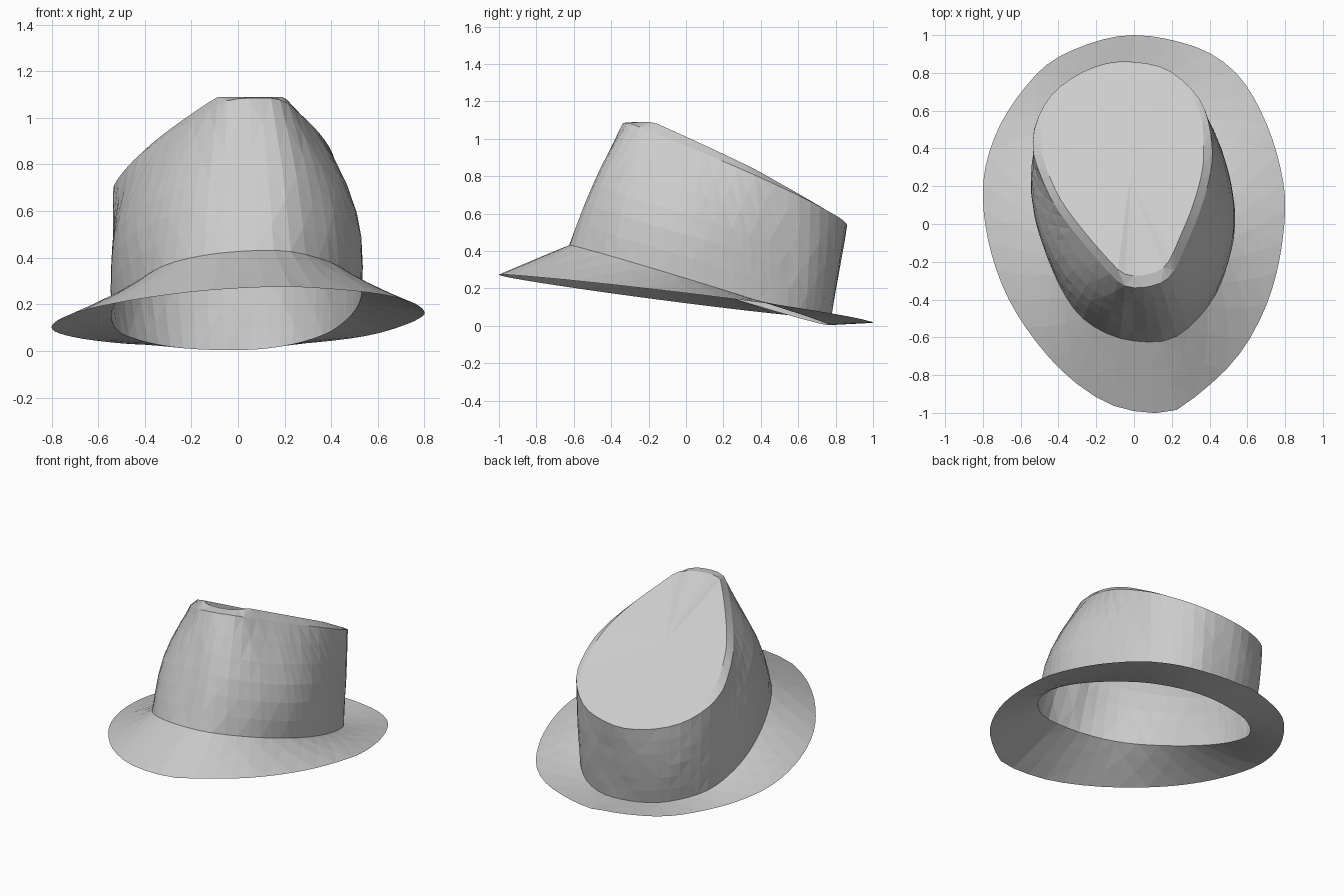
import bpy, bmesh, math, random
from mathutils import Vector

random.seed(4)
cube = bpy.data.objects.get("Cube")
if cube:
    bpy.data.objects.remove(cube)

N = 64
CENTRE = Vector((0.0, 0.15))

felt = bpy.data.materials.new("grey felt")
felt.use_nodes = True
felt.diffuse_color = (0.6, 0.6, 0.6, 1)
felt.node_tree.nodes["Principled BSDF"].inputs["Base Color"].default_value = (0.6, 0.6, 0.6, 1)

# Plan outlines, each anticlockwise
RIM = [(0.8, 0.05), (0.77, 0.32), (0.68, 0.58), (0.54, 0.8), (0.32, 0.94), (-0.04, 1),
       (-0.39, 0.89), (-0.58, 0.72), (-0.73, 0.48), (-0.8, 0.2), (-0.76, -0.14),
       (-0.63, -0.46), (-0.4, -0.76), (-0.14, -0.95), (0.1, -1), (0.25, -0.97), (0.55, -0.7), (0.73, -0.35)]
BASE = [(0.53, 0), (0.51, 0.22), (0.45, 0.43), (0.36, 0.6), (0.2, 0.73), (0, 0.77),
        (-0.28, 0.7), (-0.48, 0.52), (-0.54, 0.32), (-0.53, 0.08), (-0.45, -0.2),
        (-0.31, -0.46), (-0.12, -0.59), (0.1, -0.625), (0.25, -0.58), (0.41, -0.41), (0.5, -0.2)]
TOP = [(0.41, 0.3), (0.41, 0.45), (0.37, 0.62), (0.28, 0.74), (0.15, 0.83), (-0.02, 0.86),
       (-0.15, 0.85), (-0.3, 0.79), (-0.44, 0.68), (-0.52, 0.53), (-0.535, 0.39), (-0.5, 0.27),
       (-0.42, 0.1), (-0.27, -0.1), (-0.1, -0.29), (-0.04, -0.33), (0.06, -0.335), (0.19, -0.28), (0.28, -0.1), (0.36, 0.1)]


def smooth(outline, steps=5):
    """Closed Catmull-Rom curve through the outline."""
    p = [Vector(v) for v in outline]
    out = []
    for i in range(len(p)):
        a, b, c, d = p[i - 1], p[i], p[(i + 1) % len(p)], p[(i + 2) % len(p)]
        for s in range(steps):
            t = s / steps
            out.append(b + (c - a) * (t / 2) + (2 * a - 5 * b + 4 * c - d) * (t * t / 2)
                       + (3 * b - a - 3 * c + d) * (t ** 3 / 2))
    return out


def ring(outline, height):
    """Resample an outline at even angles by casting rays from the centre."""
    pts = smooth(outline)
    result = []
    for i in range(N):
        a = 2 * math.pi * i / N
        d = Vector((math.cos(a), math.sin(a)))
        for p, q in zip(pts, pts[1:] + pts[:1]):
            e, w = q - p, p - CENTRE
            det = d.cross(e)
            if abs(det) < 1e-9:
                continue
            t, u = w.cross(e) / det, w.cross(d) / det
            if t > 0 and -1e-6 <= u <= 1 + 1e-6:
                xy = CENTRE + d * t
                result.append(Vector((xy.x, xy.y, height(xy.x, xy.y))))
                break
    return result


def blend(a, b, t, bulge=0.0):
    """Ring between two rings, swelling outward at the sides where the wall leans."""
    out = []
    for p, q in zip(a, b):
        away = (p.xy - CENTRE).normalized()
        swell = bulge * (p.xy - q.xy).length * abs(away.x) * math.sin(math.pi * t)
        v = p.lerp(q, t) * random.uniform(0.998, 1.002)
        out.append(v + (away * swell).to_3d())
    return out


def build(name, rings, cap=False):
    """Bridge rings with alternating triangles, optionally closing the last."""
    bm = bmesh.new()
    rows = [[bm.verts.new(p) for p in r] for r in rings]
    for k, (lo, hi) in enumerate(zip(rows, rows[1:])):
        for i in range(N):
            j = (i + 1) % N
            if (i + k) % 2:
                bm.faces.new((lo[i], lo[j], hi[j]))
                bm.faces.new((lo[i], hi[j], hi[i]))
            else:
                bm.faces.new((lo[i], lo[j], hi[i]))
                bm.faces.new((lo[j], hi[j], hi[i]))
    if cap:
        tip = bm.verts.new(sum((v.co for v in rows[-1]), Vector()) / N)
        for i in range(N):
            bm.faces.new((rows[-1][i], rows[-1][(i + 1) % N], tip))
    mesh = bpy.data.meshes.new(name)
    bm.to_mesh(mesh)
    bm.free()
    mesh.materials.append(felt)
    bpy.context.collection.objects.link(bpy.data.objects.new(name, mesh))


rim = ring(RIM, lambda x, y: 0.148 - 0.122 * y + 0.034 * x - 0.02 * max(0, y - 0.5) * (x > 0))
base = ring(BASE, lambda x, y: max(0.004, 0.238 - 0.305 * y + 0.03 * x))
top = ring(TOP, lambda x, y: min(1.085, 0.93 - 0.45 * y + 0.1 * x))

# Bevelled crown edge, rising inward and fading out at the back
bevel = []
for p in top:
    fade = max(0.0, min(1.0, (0.85 - p.y) / 0.45))
    q = p.lerp(Vector((-0.05, 0.3, p.z)), 0.01 + 0.09 * fade)
    q.z = min(1.09, p.z + 0.035 * fade)
    bevel.append(q)

# Brim sloping out from the crown
build("brim", [rim, blend(rim, base, 0.35), blend(rim, base, 0.7), base])

# Crown wall, leaning in toward the pinched front
build("crown_wall", [base] + [blend(base, top, t, 0.4) for t in (0.17, 0.34, 0.5, 0.67, 0.84)] + [top])

# Sloping crown top
build("crown_top", [top, bevel], cap=True)
